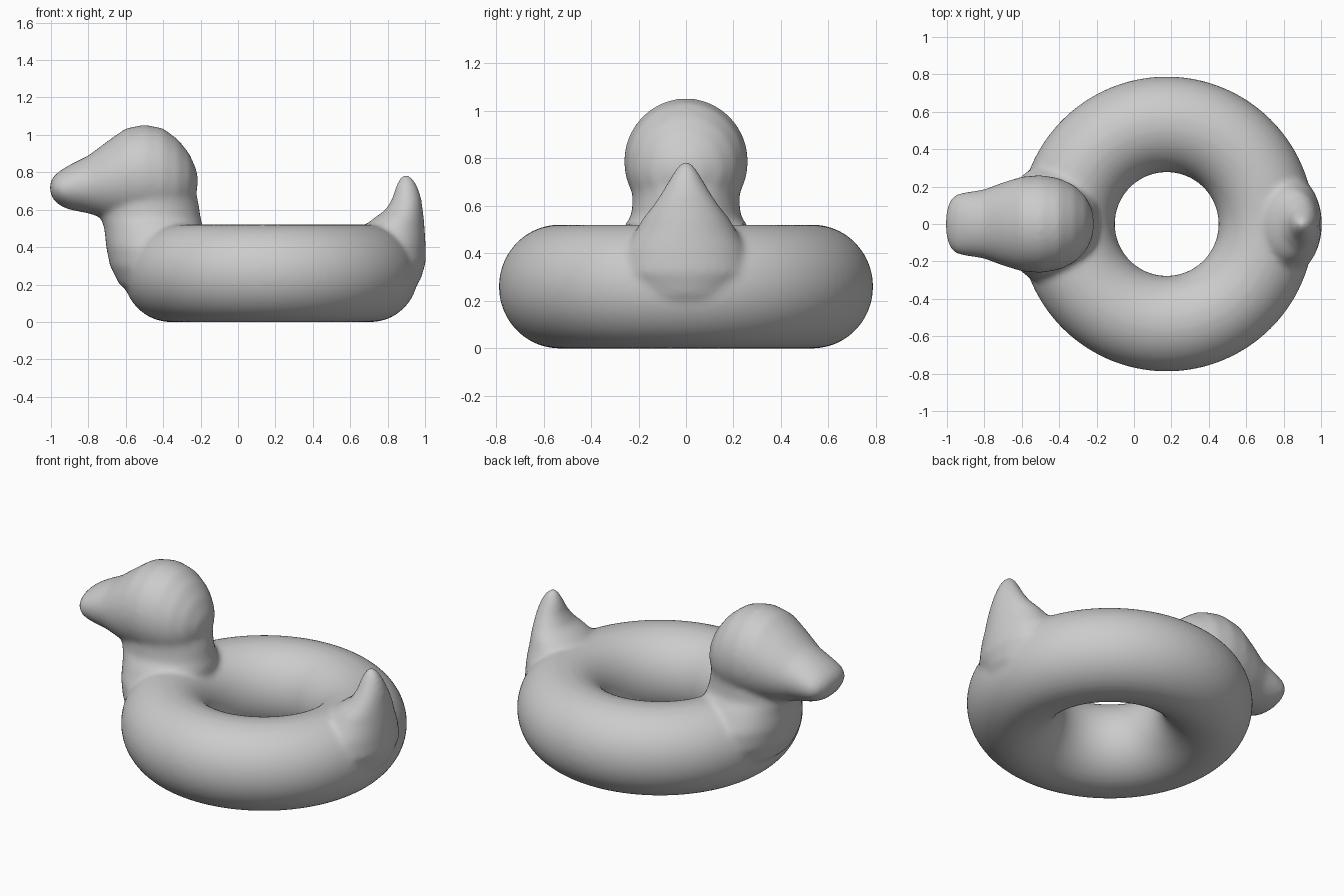
import bpy, bmesh, math
from mathutils import Vector

cube = bpy.data.objects.get("Cube")
if cube:
    bpy.data.objects.remove(cube, do_unlink=True)

grey = bpy.data.materials.new("soft grey")
grey.use_nodes = True
grey.diffuse_color = (0.6, 0.6, 0.6, 1)
grey.node_tree.nodes["Principled BSDF"].inputs["Base Color"].default_value = (0.6, 0.6, 0.6, 1)


def loft(bm, sections, sides=40):
    """Skin closed elliptical rings given as (centre, half axis, half axis)."""
    rings = []
    for c, u, v in sections:
        angles = [2 * math.pi * i / sides for i in range(sides)]
        rings.append([bm.verts.new(c + u * math.cos(a) + v * math.sin(a)) for a in angles])
    for a, b in zip(rings, rings[1:]):
        for i in range(sides):
            j = (i + 1) % sides
            bm.faces.new((a[i], a[j], b[j], b[i]))
    bm.faces.new(rings[0][::-1])
    bm.faces.new(rings[-1])


def upright(rows):
    """Rows of z, back x, front x, half width become level rings."""
    return [(Vector(((a + b) / 2, 0, z)), Vector(((b - a) / 2, 0, 0)), Vector((0, w, 0)))
            for z, a, b, w in rows]


def lengthwise(rows):
    """Rows of x, bottom z, top z, half width become rings across x."""
    return [(Vector((x, 0, (a + b) / 2)), Vector((0, w, 0)), Vector((0, 0, (b - a) / 2)))
            for x, a, b, w in rows]


# Float ring
bpy.ops.mesh.primitive_torus_add(major_segments=96, minor_segments=40, major_radius=0.533,
                                 minor_radius=0.256, location=(0, 0, 0))
duck = bpy.context.object
duck.name = "duck_float"
bm = bmesh.new()
bm.from_mesh(duck.data)
for v in bm.verts:
    v.co += Vector((0.175, 0, 0.26))
    v.co.z = 0.26 + (v.co.z - 0.26) * 1.02

# Chest and neck
loft(bm, upright([(0.12, -0.53, -0.22, 0.22), (0.2, -0.635, -0.2, 0.31), (0.3, -0.685, -0.19, 0.33),
                  (0.4, -0.705, -0.185, 0.32), (0.5, -0.715, -0.185, 0.27),
                  (0.56, -0.735, -0.2, 0.23), (0.63, -0.74, -0.21, 0.225),
                  (0.72, -0.66, -0.23, 0.23)]))

# Head and bill
loft(bm, lengthwise([(-1.005, 0.69, 0.745, 0.06), (-0.985, 0.65, 0.78, 0.125), (-0.95, 0.62, 0.81, 0.16),
                     (-0.9, 0.6, 0.84, 0.17), (-0.8, 0.58, 0.89, 0.185), (-0.7, 0.55, 0.965, 0.223),
                     (-0.6, 0.53, 1.035, 0.253), (-0.5, 0.52, 1.055, 0.262),
                     (-0.4, 0.52, 1.035, 0.245), (-0.32, 0.55, 0.975, 0.207),
                     (-0.26, 0.6, 0.9, 0.15), (-0.225, 0.68, 0.82, 0.08), (-0.215, 0.73, 0.78, 0.03)]))

# Upturned tail
loft(bm, upright([(0.15, 0.65, 0.9, 0.1), (0.22, 0.64, 0.975, 0.22), (0.32, 0.62, 1.005, 0.28),
                  (0.42, 0.63, 1.003, 0.255), (0.5, 0.66, 0.998, 0.21), (0.55, 0.72, 0.994, 0.18),
                  (0.6, 0.79, 0.988, 0.14), (0.66, 0.825, 0.98, 0.1), (0.72, 0.842, 0.962, 0.065),
                  (0.76, 0.86, 0.94, 0.04), (0.785, 0.88, 0.915, 0.018)]))

bmesh.ops.recalc_face_normals(bm, faces=bm.faces)
bm.to_mesh(duck.data)
bm.free()
duck.data.materials.clear()
duck.data.materials.append(grey)

# Fuse the parts into one inflated skin
fuse = duck.modifiers.new("fuse", "REMESH")
fuse.mode = "VOXEL"
fuse.voxel_size = 0.014
fuse.use_smooth_shade = True
soften = duck.modifiers.new("soften", "SMOOTH")
soften.factor = 0.5
soften.iterations = 14
bpy.ops.object.shade_smooth()
